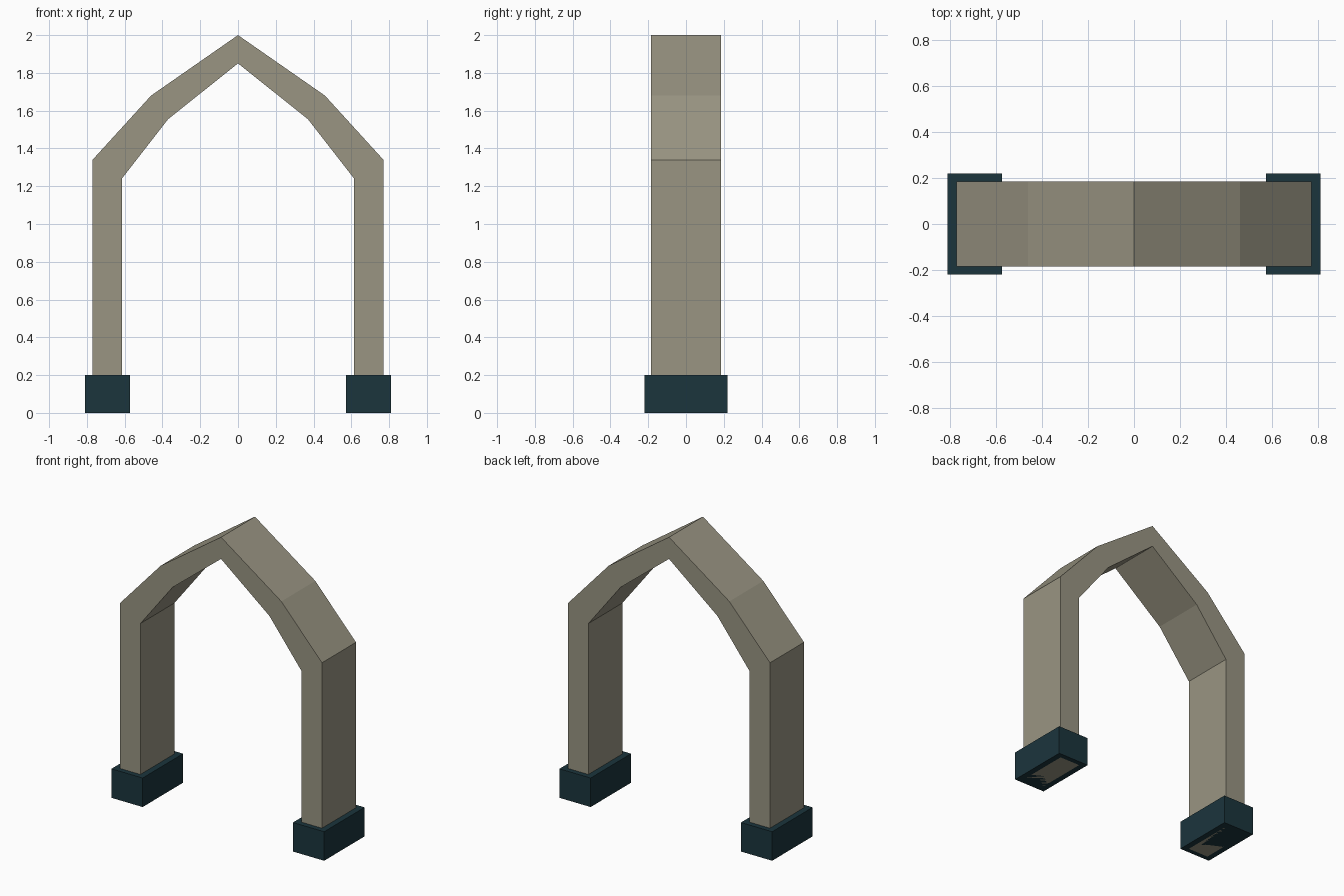
import bpy, bmesh

if "Cube" in bpy.data.objects:
    bpy.data.objects.remove(bpy.data.objects["Cube"])


def material(name, color):
    mat = bpy.data.materials.new(name)
    mat.diffuse_color = (*color, 1)
    mat.use_nodes = True
    mat.node_tree.nodes["Principled BSDF"].inputs["Base Color"].default_value = mat.diffuse_color
    return mat


def add_object(name, bm, mat):
    bmesh.ops.recalc_face_normals(bm, faces=bm.faces)
    mesh = bpy.data.meshes.new(name)
    bm.to_mesh(mesh)
    bm.free()
    mesh.materials.append(mat)
    obj = bpy.data.objects.new(name, mesh)
    bpy.context.collection.objects.link(obj)
    return obj


stone = material("stone", (0.32, 0.30, 0.225))
dark = material("dark_base", (0.011, 0.035, 0.046))

# Pointed arch: half outlines (x, z) from foot to peak, mirrored to full outlines
outer = [(0.77, 0), (0.77, 1.34), (0.46, 1.68), (0, 2.0)]
inner = [(0.615, 0), (0.615, 1.24), (0.37, 1.555), (0, 1.85)]
DEPTH = 0.185


def full(half):
    return half + [(-x, z) for x, z in reversed(half[:-1])]


bm = bmesh.new()
rings = []
for (ox, oz), (ix, iz) in zip(full(outer), full(inner)):
    section = [(ox, -DEPTH, oz), (ox, DEPTH, oz), (ix, DEPTH, iz), (ix, -DEPTH, iz)]
    rings.append([bm.verts.new(p) for p in section])
for a, b in zip(rings, rings[1:]):
    for i in range(4):
        j = (i + 1) % 4
        bm.faces.new((a[i], a[j], b[j], b[i]))
bm.faces.new(rings[0])
bm.faces.new(rings[-1])
add_object("arch", bm, stone)

# Block footings around both feet
for side, name in ((-1, "left_footing"), (1, "right_footing")):
    bm = bmesh.new()
    bmesh.ops.create_cube(bm, size=1)
    bmesh.ops.scale(bm, vec=(0.238, 0.44, 0.2), verts=bm.verts)
    bmesh.ops.translate(bm, vec=(side * 0.692, 0, 0.1), verts=bm.verts)
    add_object(name, bm, dark)
